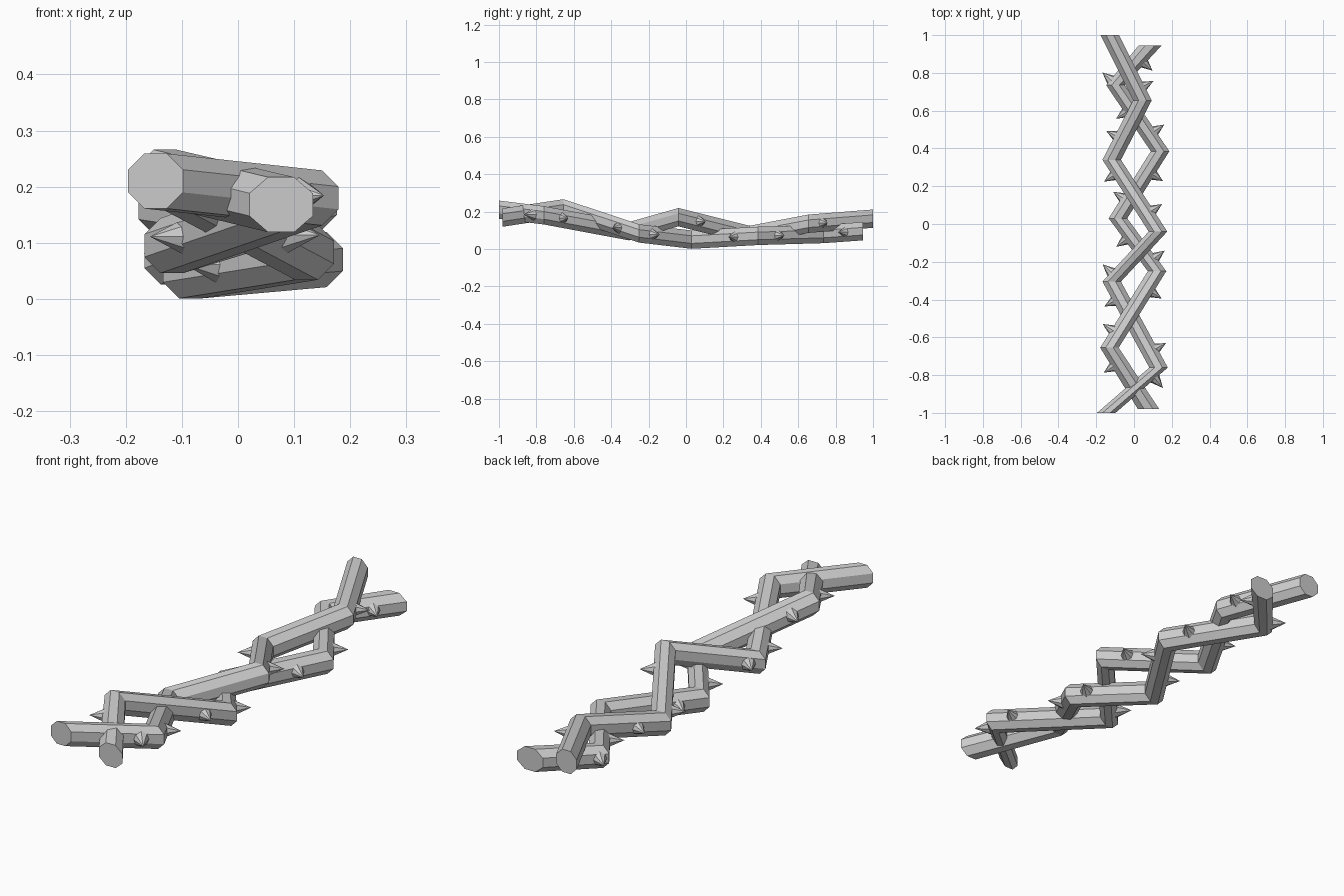
import bpy, bmesh, math
from mathutils import Vector

if "Cube" in bpy.data.objects:
    bpy.data.objects.remove(bpy.data.objects["Cube"])

R = 0.049  # stem radius across flats


def stem(name, path, end_widths):
    """Octagonal zig-zag stem: rings stay in the XZ plane at every bend."""
    bm = bmesh.new()
    rings = []
    for i, (x, y, z) in enumerate(path):
        w = end_widths.get(i, 1.0)
        ring = []
        for k in range(8):
            a = math.radians(22.5 + 45 * k)
            r = R / math.cos(math.radians(22.5))
            ring.append(bm.verts.new((x + w * r * math.cos(a), y, z + r * math.sin(a))))
        rings.append(ring)
    for a, b in zip(rings, rings[1:]):
        for k in range(8):
            n = (k + 1) % 8
            bm.faces.new((a[k], a[n], b[n], b[k]))
    bm.faces.new(rings[0])
    bm.faces.new(rings[-1])
    bmesh.ops.recalc_face_normals(bm, faces=bm.faces)
    me = bpy.data.meshes.new(name)
    bm.to_mesh(me)
    bm.free()
    bpy.context.collection.objects.link(bpy.data.objects.new(name, me))


def thorn(name, path, seg, tx, ty):
    """Cone on one stem segment, perpendicular to it, pointing towards (tx, ty)."""
    a, b = Vector(path[seg]), Vector(path[seg + 1])
    d = (b - a).xy
    t = (Vector((tx, ty)) - a.xy).dot(d) / d.length_squared
    base = a.lerp(b, t)
    out = Vector((tx - base.x, ty - base.y, 0)).normalized()
    bpy.ops.mesh.primitive_cone_add(
        vertices=8, radius1=0.032, radius2=0, depth=0.068,
        location=base + out * 0.063,
        rotation=out.to_track_quat('Z', 'Y').to_euler())
    bpy.context.object.name = name


# two interwoven stems
upper = [(-.128, 1.0, .162), (.045, .655, .135), (-.118, .34, .075), (.127, -.04, .17),
         (-.118, -.305, .095), (.13, -.76, .18), (-.147, -1.0, .21)]
lower = [(.085, .945, .095), (-.098, .735, .08), (.138, .385, .07), (-.085, .03, .05),
         (.122, -.25, .083), (-.13, -.655, .217), (.077, -.98, .168)]
stem("upper_stem", upper, {})
stem("lower_stem", lower, {0: 1.25, 6: 1.15})

# thorns: (segment, tip x, tip y)
upper_thorns = [(0, .11, .76), (1, -.16, .50), (2, -.15, .23), (2, .14, .10),
                (3, -.17, -.21), (4, -.145, -.43), (4, .17, -.63), (5, .155, -.87)]
lower_thorns = [(0, -.165, .80), (0, .10, .81), (1, -.09, .56), (1, .165, .53),
                (2, .165, .22), (2, -.11, .17), (3, -.10, -.125), (3, .15, -.15),
                (4, .155, -.40), (4, -.165, -.53), (5, -.165, -.79)]
for s, x, y in upper_thorns:
    thorn("upper_thorn", upper, s, x, y)
for s, x, y in lower_thorns:
    thorn("lower_thorn", lower, s, x, y)
